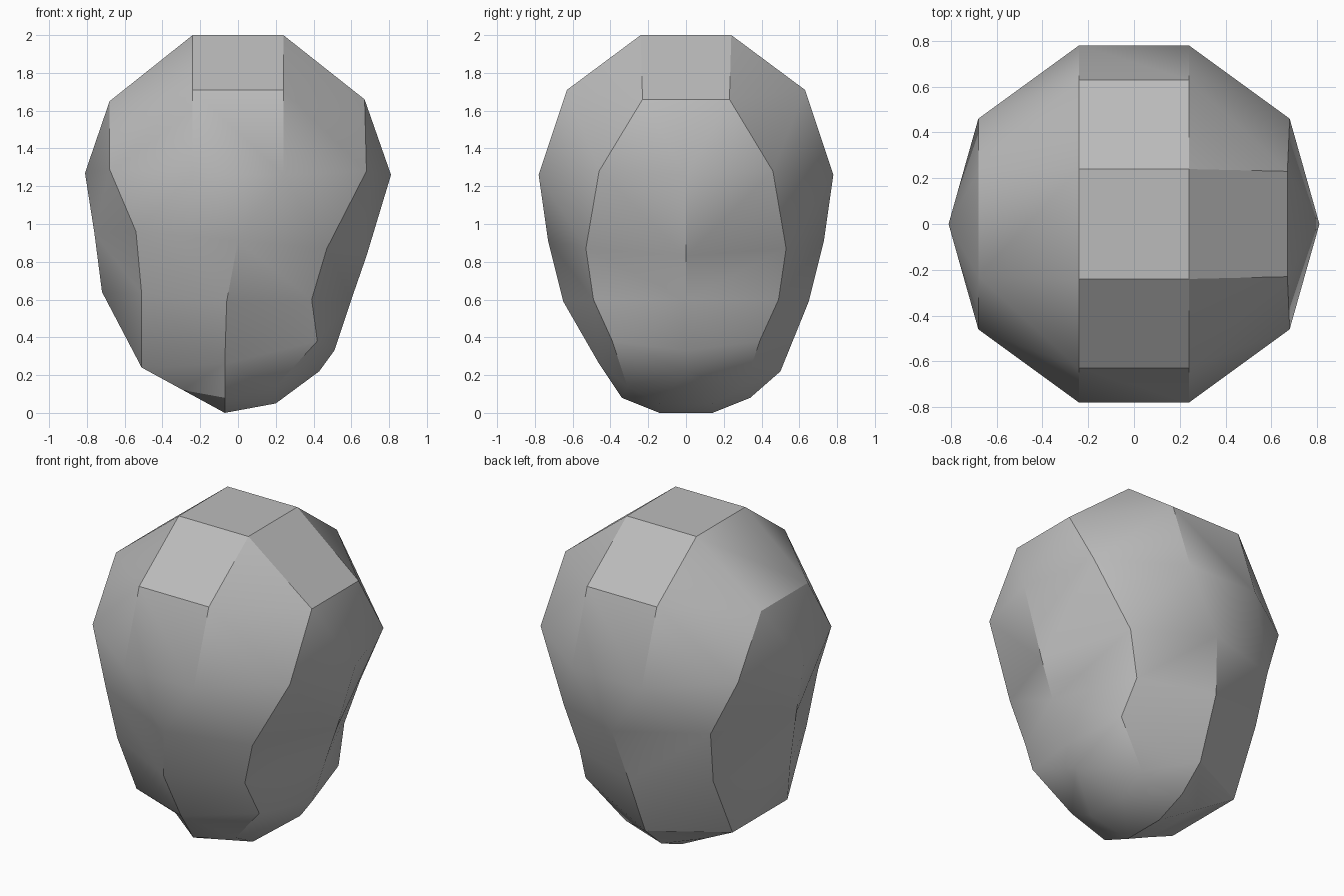
import bpy
import bmesh
import math
from mathutils import Vector

if "Cube" in bpy.data.objects:
    bpy.data.objects.remove(bpy.data.objects["Cube"])

# Half outlines (y >= 0) of each level, top to bottom, mirrored across y
LEVELS = [
    [(.24, .24, 2), (-.24, .24, 2)],
    [(.67, .23, 1.66), (.24, .63, 1.71), (-.24, .63, 1.71), (-.68, .23, 1.65)],
    [(.81, 0, 1.26), (.68, .46, 1.28), (.24, .78, 1.26),
     (-.24, .78, 1.26), (-.68, .46, 1.29), (-.81, 0, 1.27)],
    [(.68, 0, .83), (.47, .53, .87), (0, .73, .91), (-.54, .53, .96), (-.76, 0, .95)],
    [(.6, 0, .6), (.39, .49, .6), (-.06, .65, .59), (-.51, .46, .63), (-.72, 0, .64)],
    [(.51, 0, .33), (.42, .39, .38), (-.07, .5, .22), (-.51, .27, .24)],
    [(.43, 0, .22), (.2, .31, .14), (-.07, .34, .08), (-.29, .2, .12)],
    [(.2, .14, .05), (-.07, .14, 0)],
]


def make_ring(bm, half):
    """Mirror a half outline and sort it by angle about its centre."""
    pts = [Vector(p) for p in half]
    pts += [Vector((p.x, -p.y, p.z)) for p in pts if p.y > 0]
    cx = sum(p.x for p in pts) / len(pts)
    pts.sort(key=lambda p: math.atan2(p.y, p.x - cx) % math.tau)
    return [bm.verts.new(p) for p in pts]


def zip_rings(bm, a, b):
    """Join two rings with triangles, always taking the shorter diagonal."""
    i = j = 0
    while i < len(a) or j < len(b):
        a0, a1 = a[i % len(a)], a[(i + 1) % len(a)]
        b0, b1 = b[j % len(b)], b[(j + 1) % len(b)]
        step_a = j >= len(b) or (
            i < len(a) and (a1.co - b0.co).length < (b1.co - a0.co).length)
        if step_a:
            bm.faces.new((a0, b0, a1))
            i += 1
        else:
            bm.faces.new((a0, b0, b1))
            j += 1


# Faceted boulder body
bm = bmesh.new()
rings = [make_ring(bm, half) for half in LEVELS]
# The lower front is cut flatter than the back
for v in rings[5]:
    if v.co.y < -.45:
        v.co = (-.07, -.46, .26)
for upper, lower in zip(rings, rings[1:]):
    zip_rings(bm, upper, lower)
bm.faces.new(rings[0])
bm.faces.new(rings[-1])
bmesh.ops.recalc_face_normals(bm, faces=bm.faces)
# Merge flat neighbouring triangles
bmesh.ops.dissolve_limit(bm, angle_limit=math.radians(1),
                         verts=bm.verts, edges=bm.edges)

mesh = bpy.data.meshes.new("boulder")
bm.to_mesh(mesh)
bm.free()
boulder = bpy.data.objects.new("boulder", mesh)
bpy.context.collection.objects.link(boulder)

# Stone grey
grey = bpy.data.materials.new("stone_grey")
grey.diffuse_color = (.5, .5, .5, 1)
grey.use_nodes = True
grey.node_tree.nodes["Principled BSDF"].inputs["Base Color"].default_value = grey.diffuse_color
mesh.materials.append(grey)

# Soft shading with sharp plate edges
bpy.context.view_layer.objects.active = boulder
boulder.select_set(True)
bpy.ops.object.shade_smooth_by_angle(angle=math.radians(30))
